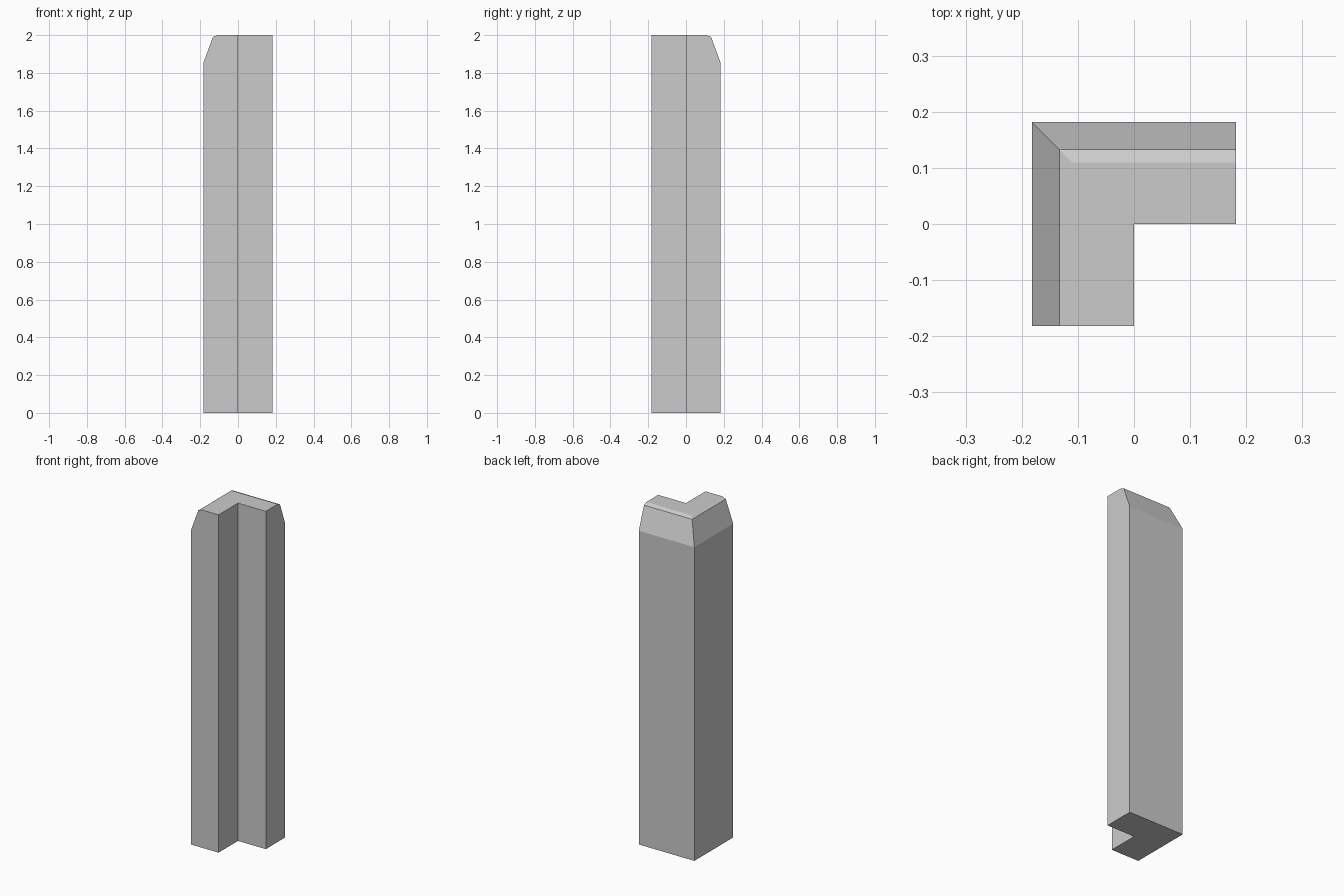
import bpy, bmesh

if "Cube" in bpy.data.objects:
    bpy.data.objects.remove(bpy.data.objects["Cube"])

R = 0.182  # half width of the L-shaped post

# (outer face distance from centre, height): straight shaft, steep chamfer, shallow chamfer
levels = [(R, 0.0), (R, 1.857), (0.133, 1.99), (0.11, 2.0)]


def l_section(a):
    """L outline whose two outer faces sit at distance a."""
    return [(-a, -R), (0, -R), (0, 0), (R, 0), (R, a), (-a, a)]


# Corner post: stacked L sections, capped at both ends
bm = bmesh.new()
rings = [[bm.verts.new((x, y, z)) for x, y in l_section(a)] for a, z in levels]
bm.faces.new(rings[0][::-1])
bm.faces.new(rings[-1])
for low, high in zip(rings, rings[1:]):
    for i in range(6):
        j = (i + 1) % 6
        bm.faces.new((low[i], low[j], high[j], high[i]))
bmesh.ops.recalc_face_normals(bm, faces=bm.faces)

mesh = bpy.data.meshes.new("corner_post")
bm.to_mesh(mesh)
bm.free()
post = bpy.data.objects.new("corner_post", mesh)
bpy.context.collection.objects.link(post)
